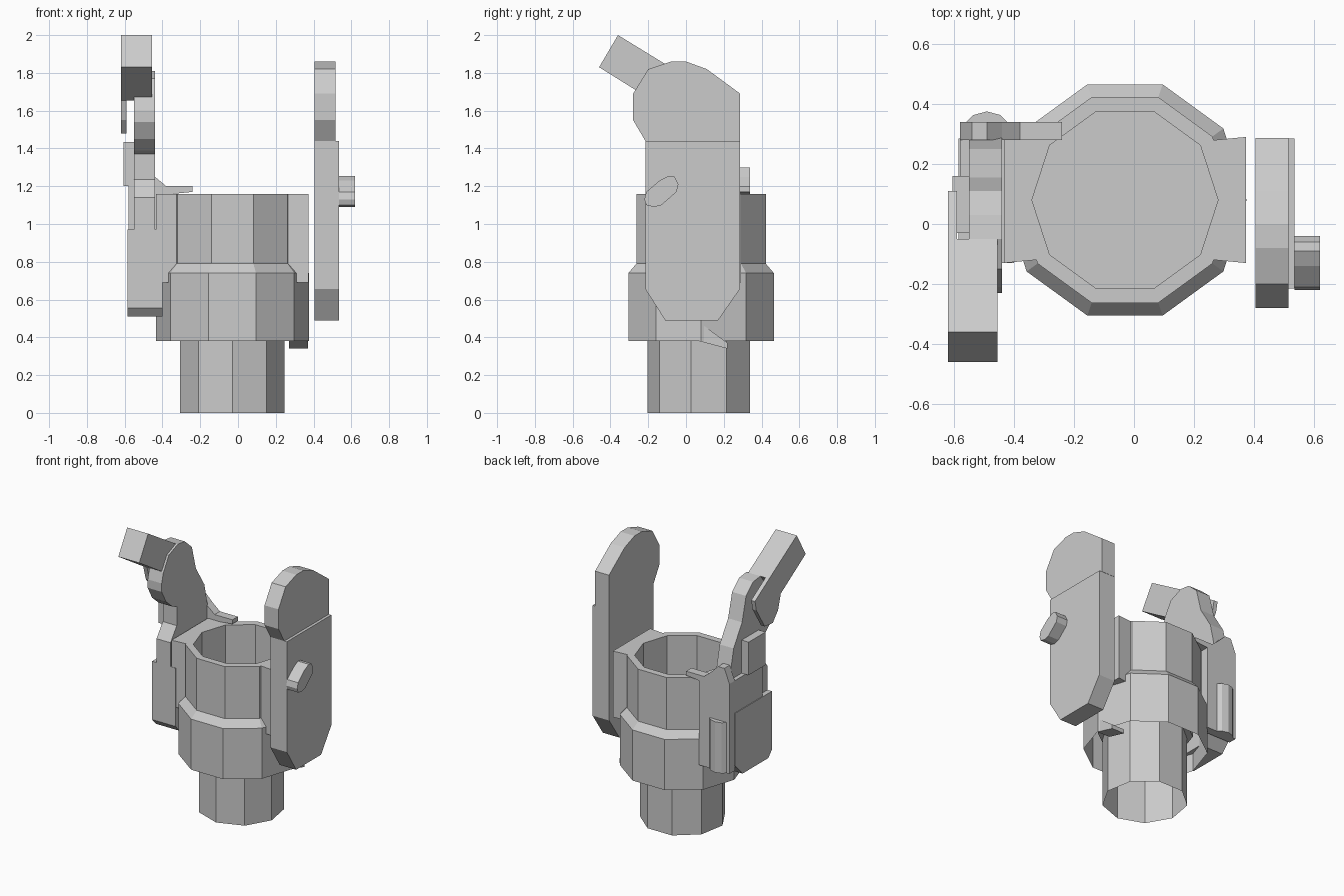
import bpy, bmesh, math

CX, CY = -0.03, 0.08   # axis of the round socket


def finish(name, bm):
    bmesh.ops.recalc_face_normals(bm, faces=bm.faces)
    me = bpy.data.meshes.new(name)
    bm.to_mesh(me)
    bm.free()
    ob = bpy.data.objects.new(name, me)
    bpy.context.collection.objects.link(ob)
    return ob


def prism(name, axis, pts, lo, hi):
    """Extrude a 2D outline along an axis: x uses (y,z), y uses (x,z), z uses (x,y)."""
    i = "xyz".index(axis)
    bm = bmesh.new()

    def ring(d):
        out = []
        for p in pts:
            c = list(p)
            c.insert(i, d)
            out.append(bm.verts.new(c))
        return out
    a, b = ring(lo), ring(hi)
    bm.faces.new(a)
    bm.faces.new(b)
    n = len(pts)
    for k in range(n):
        bm.faces.new((a[k], a[(k + 1) % n], b[(k + 1) % n], b[k]))
    return finish(name, bm)


def box(name, x0, x1, y0, y1, z0, z1):
    return prism(name, "z", [(x0, y0), (x1, y0), (x1, y1), (x0, y1)], z0, z1)


def lathe(name, profile, sides, start, cap_first=False, cy=CY):
    """Revolve (radius, z) points into a faceted shell."""
    bm = bmesh.new()
    rings = []
    for r, z in profile:
        ring = []
        for k in range(sides):
            t = start + 2 * math.pi * k / sides
            ring.append(bm.verts.new((CX + r * math.cos(t), cy + r * math.sin(t), z)))
        rings.append(ring)
    for a, b in zip(rings, rings[1:]):
        for k in range(sides):
            j = (k + 1) % sides
            bm.faces.new((a[k], a[j], b[j], b[k]))
    if cap_first:
        bm.faces.new(rings[0])
    return finish(name, bm)


# Lower pipe, open below, nine sided
lathe("lower_pipe", [(0.28, 0.5), (0.28, 0)], 9, -math.pi / 2, cy=0.075)

# Ten sided socket with hollow skirt
lathe("socket", [(0.31, 0.5), (0.31, 1.16), (0.36, 1.16), (0.36, 0.79),
                 (0.405, 0.74), (0.405, 0.38)], 10, 0, True)

# Flat side blocks on the socket
for side, s in (("right", 1), ("left", -1)):
    outline = [(0.403, -0.13), (0.403, 0.29), (0.27, 0.277), (0.33, 0.08), (0.27, -0.117)]
    prism("socket_block_" + side, "z", [(CX + s * x, y) for x, y in outline], 0.69, 1.16)

# Small pointed fin under the right side of the skirt
prism("skirt_fin", "x", [(0.07, 0.48), (0.07, 0.38), (0.22, 0.34), (0.22, 0.37)], 0.27, 0.37)

# Right side plate, its rounded head and peg
prism("right_plate", "x", [(-0.215, 1.44), (-0.215, 0.655), (-0.11, 0.49),
                           (0.17, 0.49), (0.285, 0.655), (0.285, 1.44)], 0.405, 0.535)
prism("right_head", "x", [(0.287, 1.44), (0.287, 1.69), (0.11, 1.82), (0, 1.86), (-0.08, 1.86),
                          (-0.2, 1.82), (-0.28, 1.69), (-0.28, 1.55), (-0.215, 1.44)], 0.405, 0.515)
prism("right_peg", "x", [(-0.22, 1.13), (-0.21, 1.10), (-0.17, 1.09), (-0.13, 1.10), (-0.05, 1.17),
                         (-0.04, 1.21), (-0.06, 1.25), (-0.09, 1.255), (-0.14, 1.23),
                         (-0.21, 1.17)], 0.535, 0.62)

# Left arm with rounded head
prism("left_arm", "x", [(0.287, 0.97), (0.287, 1.25), (0.25, 1.41), (0.155, 1.56), (0.11, 1.73),
                        (0.03, 1.8), (-0.05, 1.81), (-0.15, 1.77), (-0.21, 1.67), (-0.23, 1.6),
                        (-0.23, 1.54), (-0.18, 1.45), (-0.11, 1.39), (-0.06, 1.37),
                        (-0.06, 1.235), (-0.13, 1.14), (-0.13, 0.97)], -0.55, -0.44)

# Left lower housing, its raised step and the catch
prism("left_housing", "x", [(-0.13, 0.97), (-0.13, 0.555), (-0.09, 0.51), (0.2, 0.51),
                            (0.285, 0.6), (0.285, 0.97)], -0.585, -0.40)
box("left_step", -0.58, -0.54, -0.03, 0.287, 0.965, 1.2)
box("left_catch", -0.605, -0.545, -0.03, 0.16, 1.2, 1.435)

# Lever bar and the thin hub at its foot
prism("lever_bar", "x", [(-0.36, 2.0), (-0.46, 1.83), (-0.18, 1.655), (-0.05, 1.81)],
      -0.62, -0.455)
prism("lever_hub", "x", [(-0.18, 1.655), (-0.15, 1.55), (-0.09, 1.48), (0, 1.49), (0.095, 1.64),
                         (0.11, 1.71), (-0.05, 1.81)], -0.62, -0.59)

# Rear strap joining the arm to the socket
prism("rear_strap", "y", [(-0.24, 1.2), (-0.38, 1.2), (-0.44, 1.25), (-0.49, 1.3), (-0.54, 1.3),
                          (-0.58, 1.2), (-0.58, 0.56), (-0.34, 0.56), (-0.34, 1.16),
                          (-0.24, 1.17)], 0.28, 0.34)

# Half round boss on the back of the strap
boss = [(-0.49 + 0.09 * math.cos(math.pi * k / 6), 0.285 + 0.09 * math.sin(math.pi * k / 6))
        for k in range(7)]
prism("rear_boss", "z", boss, 0.56, 0.92)
